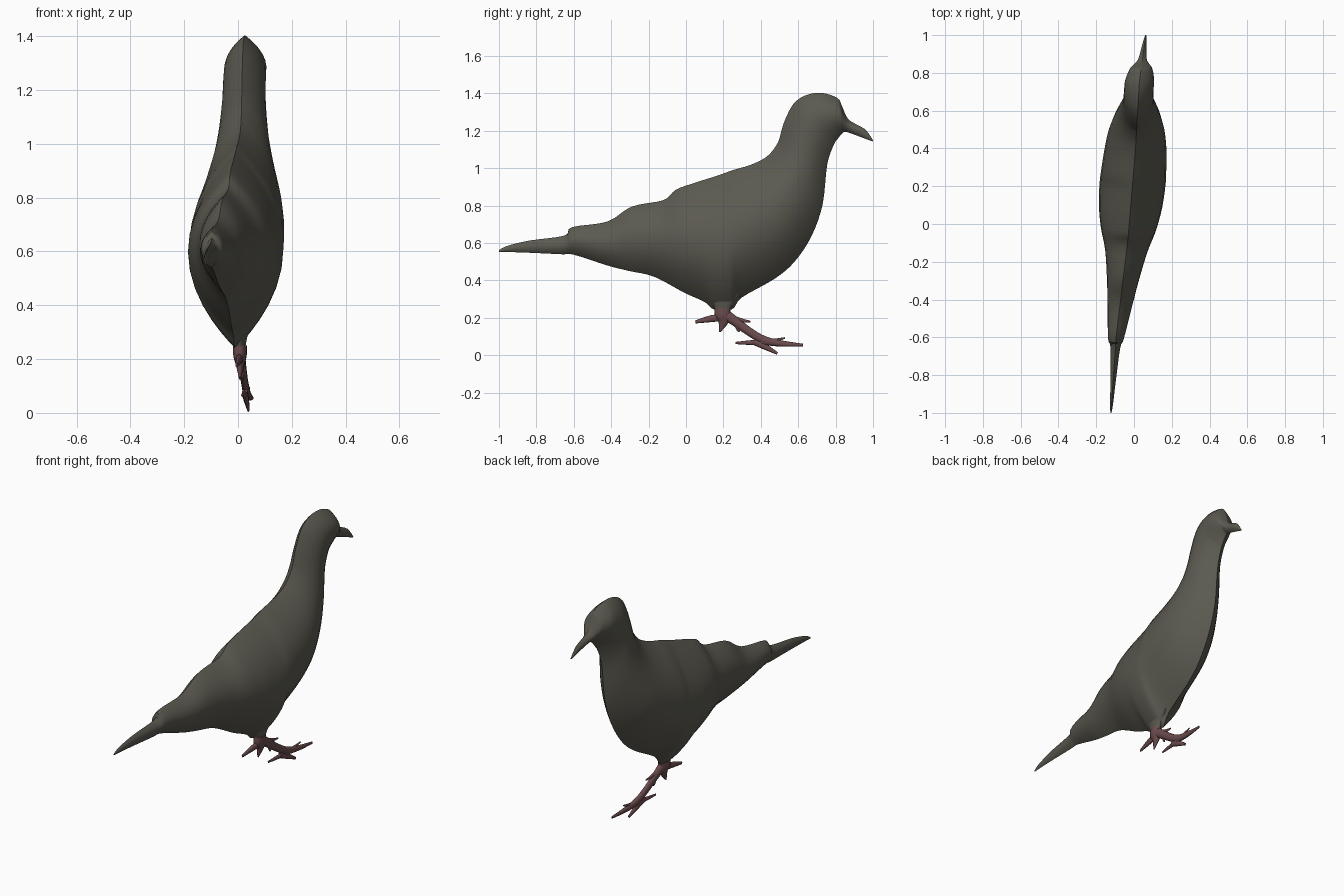
import bpy, bmesh, math
from mathutils import Vector

if "Cube" in bpy.data.objects:
    bpy.data.objects.remove(bpy.data.objects["Cube"])


def material(name, rgb):
    m = bpy.data.materials.new(name)
    m.diffuse_color = (*rgb, 1)
    m.use_nodes = True
    m.node_tree.nodes["Principled BSDF"].inputs["Base Color"].default_value = m.diffuse_color
    return m


PLUMAGE = material("dark olive grey", (0.105, 0.101, 0.080))
SKIN = material("dull red brown", (0.150, 0.072, 0.075))


def bend(y, keys):
    """Sideways position of the centre plane at y."""
    for (y0, x0), (y1, x1) in zip(keys, keys[1:]):
        if y <= y1:
            return x0 + (x1 - x0) * (y - y0) / (y1 - y0)
    return keys[-1][1]


def refine(rows, steps):
    """Catmull-Rom interpolation between station rows."""
    out = []
    for i in range(len(rows) - 1):
        p = [rows[max(i - 1, 0)], rows[i], rows[i + 1], rows[min(i + 2, len(rows) - 1)]]
        for k in range(steps):
            t = k / steps
            out.append([b + 0.5 * t * (c - a + t * (2 * a - 5 * b + 4 * c - d
                        + t * (3 * (b - c) + d - a))) for a, b, c, d in zip(*p)])
    return out + [rows[-1]]


def loft(bm, rows, keys, sides, lens):
    """Rows of (y, z of upper edge, y, z of lower edge, half width)."""
    rings = []
    for ya, za, yb, zb, w in rows:
        ring = []
        for k in range(sides):
            t = 2 * math.pi * k / sides
            s, q = math.cos(t), math.sin(t)
            x = w * (q * abs(q) if lens else q)
            y = (ya + yb) / 2 + s * (ya - yb) / 2
            z = (za + zb) / 2 + s * (za - zb) / 2
            ring.append(bm.verts.new((bend(y, keys) + x, y, z)))
        rings.append(ring)
    for a, b in zip(rings, rings[1:]):
        for k in range(sides):
            j = (k + 1) % sides
            bm.faces.new((a[k], a[j], b[j], b[k]))
    bm.faces.new(rings[0])
    bm.faces.new(rings[-1][::-1])


def finish(bm, name, mat, angle):
    bmesh.ops.recalc_face_normals(bm, faces=bm.faces)
    me = bpy.data.meshes.new(name)
    bm.to_mesh(me)
    bm.free()
    me.materials.append(mat)
    ob = bpy.data.objects.new(name, me)
    bpy.context.collection.objects.link(ob)
    bpy.ops.object.select_all(action='DESELECT')
    ob.select_set(True)
    bpy.context.view_layer.objects.active = ob
    bpy.ops.object.shade_smooth_by_angle(angle=math.radians(angle))


# Body, tail, neck, head and beak: one loft with a sharp seam above and below
body = [
    (-1.0, .562, -1.0, .552, .003), (-.955, .585, -.95, .552, .008),
    (-.84, .613, -.83, .548, .014), (-.65, .64, -.66, .54, .026),
    (-.61, .685, -.60, .538, .042), (-.42, .715, -.42, .48, .067),
    (-.29, .795, -.30, .45, .085), (-.12, .83, -.17, .42, .112),
    (-.055, .885, -.01, .335, .145), (.04, .92, .10, .285, .165),
    (.135, .95, .15, .245, .172), (.19, .968, .245, .245, .175),
    (.25, .99, .30, .31, .173), (.35, 1.02, .475, .41, .162),
    (.435, 1.065, .58, .50, .145), (.49, 1.135, .67, .635, .118),
    (.51, 1.20, .73, .805, .096), (.53, 1.26, .755, 1.02, .082),
    (.575, 1.345, .79, 1.125, .079), (.64, 1.39, .81, 1.155, .078),
    (.725, 1.403, .825, 1.175, .074), (.81, 1.375, .84, 1.19, .058),
    (.835, 1.33, .85, 1.195, .044), (.87, 1.26, .88, 1.187, .022),
    (.955, 1.21, .94, 1.165, .012), (1.0, 1.15, .998, 1.143, .003)]
plane = [(-1, -.122), (-.6, -.095), (-.08, -.032), (.4, .008), (.75, .028), (1, .062)]
bm = bmesh.new()
loft(bm, refine(body, 4), plane, 32, True)
finish(bm, "bird_body", PLUMAGE, 40)

# Feathered thigh joining the body to the leg
leg_plane = [(0, -.01), (.2, .008), (.65, .056)]
bm = bmesh.new()
loft(bm, refine([(.10, .33, .30, .33, .035), (.145, .27, .25, .27, .024),
                 (.155, .235, .235, .235, .018)], 3), leg_plane, 16, False)
finish(bm, "thigh", PLUMAGE, 60)

# Leg, toes and spurs: tapered tubes along (y, z, radius) paths
paths = [
    [(.195, .25, .042), (.195, .215, .042), (.20, .18, .028), (.18, .125, .004)],
    [(.21, .205, .02), (.13, .195, .018), (.05, .178, .008)],
    [(.20, .22, .035), (.25, .19, .026), (.34, .125, .022), (.42, .08, .022),
     (.52, .062, .016), (.625, .055, .007)],
    [(.20, .215, .022), (.28, .19, .013), (.345, .18, .004)],
    [(.44, .072, .018), (.35, .068, .013), (.265, .066, .006)],
    [(.36, .075, .018), (.42, .047, .016), (.488, .010, .007)],
    [(.43, .07, .018), (.48, .08, .01), (.53, .093, .004)],
    [(.27, .17, .015), (.28, .135, .009), (.285, .125, .003)]]
bm = bmesh.new()
for path in paths:
    pts = refine(path, 3)
    rows = []
    for i, (y, z, r) in enumerate(pts):
        a, b = pts[max(i - 1, 0)], pts[min(i + 1, len(pts) - 1)]
        d = Vector((b[0] - a[0], b[1] - a[1])).normalized()
        rows.append((y - d.y * r, z + d.x * r, y + d.y * r, z - d.x * r, r * .6))
    loft(bm, rows, leg_plane, 10, False)
finish(bm, "leg_and_toes", SKIN, 60)
